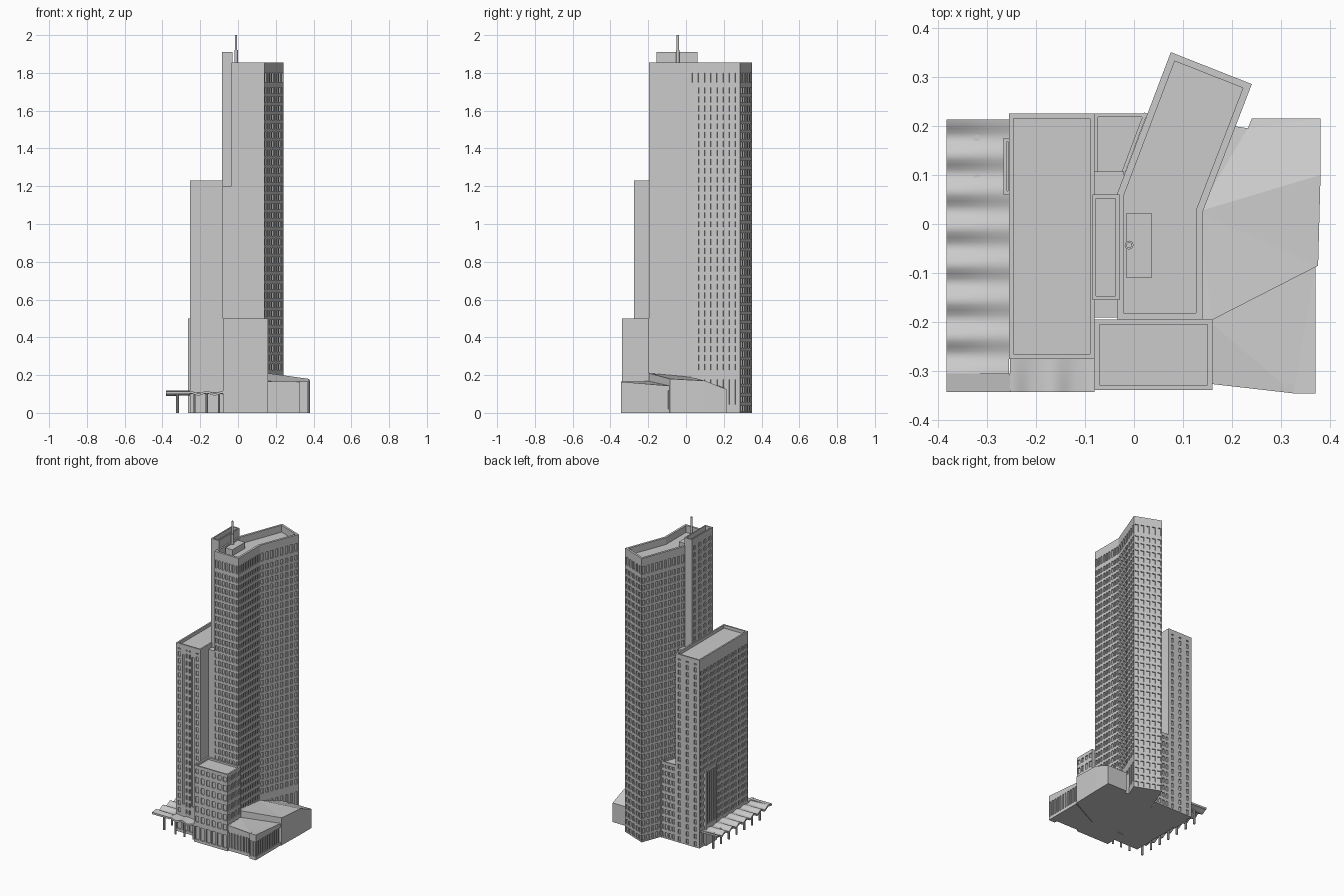
import bpy, bmesh, math
from mathutils import Vector, Matrix

if "Cube" in bpy.data.objects:
    bpy.data.objects.remove(bpy.data.objects["Cube"])

D = 0.007  # depth of window recesses


def finish(bm, name):
    bmesh.ops.recalc_face_normals(bm, faces=bm.faces)
    me = bpy.data.meshes.new(name)
    bm.to_mesh(me)
    bm.free()
    ob = bpy.data.objects.new(name, me)
    bpy.context.collection.objects.link(ob)
    return ob


def prism(bm, pts, z0, tops):
    if not isinstance(tops, (list, tuple)):
        tops = [tops] * len(pts)
    lo = [bm.verts.new((x, y, z0)) for x, y in pts]
    hi = [bm.verts.new((x, y, z)) for (x, y), z in zip(pts, tops)]
    n = len(pts)
    bm.faces.new(lo[::-1])
    top = bm.faces.new(hi)
    for i in range(n):
        j = (i + 1) % n
        bm.faces.new((lo[i], lo[j], hi[j], hi[i]))
    bmesh.ops.triangulate(bm, faces=[top])


def rect(x0, x1, y0, y1):
    return [(x0, y0), (x1, y0), (x1, y1), (x0, y1)]


def inset(pts, d):
    out = []
    for i, p in enumerate(pts):
        a, b, c = Vector(pts[i - 1]), Vector(p), Vector(pts[(i + 1) % len(pts)])
        e, f = (b - a).normalized(), (c - b).normalized()
        m, n = Vector((-e.y, e.x)), Vector((-f.y, f.x))
        out.append(tuple(b + (m + n) * d / (1 + m.dot(n))))
    return out


def ring(bm, pts, w, z0, z1):
    inn = inset(pts, w)
    v = [[bm.verts.new((x, y, z)) for x, y in loop]
         for loop, z in ((pts, z0), (pts, z1), (inn, z1), (inn, z0))]
    for k in range(4):
        for i in range(len(pts)):
            j = (i + 1) % len(pts)
            bm.faces.new((v[k][i], v[k][j], v[(k + 1) % 4][j], v[(k + 1) % 4][i]))


def panel(bm, p, q, s, t, z0, z1):
    # thin wall piece between fractions s and t of the edge p-q
    p, q = Vector(p), Vector(q)
    e = (q - p).normalized()
    n = Vector((-e.y, e.x)) * D
    a, b = p.lerp(q, s), p.lerp(q, t)
    prism(bm, [tuple(a), tuple(b), tuple(b + n), tuple(a + n)], z0, z1)


def facade(bm, p, q, z0, z1, cols, rows, pier=0.45, band=0.35, s=0.0, t=1.0):
    w, h = (t - s) / cols, (z1 - z0) / rows
    for i in range(cols + 1):
        c = s + i * w
        panel(bm, p, q, max(s, c - w * pier / 2), min(t, c + w * pier / 2), z0, z1)
    for j in range(rows + 1):
        c = z0 + j * h
        panel(bm, p, q, s, t, max(z0, c - h * band / 2), min(z1, c + h * band / 2))


def building(name, pts, top, sink, rim, walls):
    bm = bmesh.new()
    prism(bm, inset(pts, D), 0, top - sink)
    ring(bm, pts, rim, top - sink - 0.01, top)
    for i, specs in enumerate(walls):
        p, q = pts[i], pts[(i + 1) % len(pts)]
        for sp in specs:
            if sp is None:
                panel(bm, p, q, 0, 1, 0, top)
            else:
                facade(bm, p, q, *sp)
    return finish(bm, name)


def box(name, x0, x1, y0, y1, z0, z1):
    bm = bmesh.new()
    prism(bm, rect(x0, x1, y0, y1), z0, z1)
    return finish(bm, name)


def cylinder(name, x, y, z0, z1, r, n=8):
    bm = bmesh.new()
    bmesh.ops.create_cone(bm, cap_ends=True, segments=n, radius1=r, radius2=r, depth=z1 - z0,
                          matrix=Matrix.Translation((x, y, (z0 + z1) / 2)))
    return finish(bm, name)


# main bent tower: regular floors with a tall crown row
tower = [(-.035, -.195), (.14, -.195), (.14, .025), (.24, .285), (.075, .35), (-.035, .06)]
crown = lambda n: (1.73, 1.855, n, 1, .45, .3)
building("bent_tower", tower, 1.855, .045, .014, [
    [(0, 1.73, 7, 36), crown(7)],
    [(0, 1.73, 9, 36), crown(9)],
    [(0, .22, 8, 1, .5, .4), (.22, 1.73, 8, 32, .5), crown(8)],
    [(0, 1.73, 5, 36, .4), crown(5)],
    [(0, 1.73, 10, 36), crown(10)],
    [(0, 1.73, 9, 36), crown(9)]])

# lower slab tower
slab = rect(-.255, -.08, -.275, .225)
building("slab_tower", slab, 1.23, .02, .01, [
    [(0, .12, 4, 1, .3, .3), (.12, 1.23, 1, 1, .1, .12, .26, .36),
     (.12, 1.23, 1, 1, .1, .12, .64, .74), (.12, 1.23, 1, 24, .6, .4, 0, .26),
     (.12, 1.23, 2, 24, .6, .4, .36, .64), (.12, 1.23, 1, 24, .6, .4, .74, 1)],
    [None],
    [(0, 1.23, 3, 26, .7, .4)],
    [(0, .12, 12, 1, .3, .3), (.12, 1.16, 14, 23, .45, .4), (1.16, 1.23, 1, 1, 1, 1)]])

# front block
building("front_block", rect(-.08, .16, -.338, -.195), .5, .012, .01, [
    [(0, .12, 6, 1, .3, .3), (.12, .5, 6, 6, .4, .4)],
    [(.12, .5, 4, 6, .4, .4), (0, .12, 1, 1, 1, 1)],
    [None],
    [(0, .5, 4, 8, .5, .4)]])

# lift core, link between the towers, rear stair block, side stair
core = rect(-.085, -.03, -.155, .06)
building("lift_core", core, 1.91, .03, .008, [[None], [None], [None],
         [(1.23, 1.87, 4, 14, .6, .4), (0, 1.23, 1, 1, 1, 1), (1.87, 1.91, 1, 1, 1, 1)]])
box("tower_link", -.081, -.02, -.19, .107, 0, 1.2)
building("rear_block", [(-.08, .1), (-.02, .1), (.027, .225), (-.08, .225)], .5, .01, .006,
         [[None], [None], [(0, .5, 4, 10, .4, .4)], [None]])
building("side_stair", rect(-.266, -.25, .06, .175), .5, .004, .003,
         [[None], [None], [None], [(.12, .5, 6, 1, .5, .1), (0, .12, 1, 1, 1, 1)]])

# rooftop plant and mast
box("roof_plant", -.015, .036, -.11, .022, 1.8, 1.85)
cylinder("mast_base", -.01, -.043, 1.84, 1.92, .009, 12)
cylinder("mast", -.01, -.043, 1.9, 2.0, .006, 12)

# podium: raised rear roof and lower front wing
bm = bmesh.new()
rear = [(.13, -.195), (.16, -.195), (.375, -.085), (.38, .1), (.38, .215), (.24, .215),
        (.232, .195), (.2, .2), (.13, .025)]
prism(bm, rear, 0, [.21, .21, .18, .17, .125, .125, .13, .135, .19])
finish(bm, "podium_rear")

bm = bmesh.new()
front = [(.15, -.325), (.325, -.325), (.325, -.345), (.37, -.345), (.37, -.085), (.15, -.195)]
prism(bm, inset(front, D), 0, [.16, .16, .16, .16, .14, .165])
for i, n in ((0, 8), (1, 1), (2, 2), (3, 11)):
    facade(bm, front[i], front[i + 1], 0, .14, n, 1, .45, .3)
lip = [.165, .165, .165, .165, .143, .168]
prism(bm, front, .135, lip)
finish(bm, "podium_front")


# scalloped canopies
def canopy(name, x0, x1, y0, y1, nx, ny, height, th=.012):
    bm = bmesh.new()
    layers = []
    for dz in (0, -th):
        g = []
        for i in range(nx + 1):
            row = []
            for j in range(ny + 1):
                x, y = x0 + (x1 - x0) * i / nx, y0 + (y1 - y0) * j / ny
                row.append(bm.verts.new((x, y, height(i / nx, j / ny) + dz)))
            g.append(row)
        layers.append(g)
        for i in range(nx):
            for j in range(ny):
                bm.faces.new((g[i][j], g[i + 1][j], g[i + 1][j + 1], g[i][j + 1]))
    a, b = layers
    for i in range(nx):
        for j in (0, ny):
            bm.faces.new((a[i][j], a[i + 1][j], b[i + 1][j], b[i][j]))
    for j in range(ny):
        for i in (0, nx):
            bm.faces.new((a[i][j], a[i][j + 1], b[i][j + 1], b[i][j]))
    ob = finish(bm, name)
    for f in ob.data.polygons:
        f.use_smooth = abs(f.normal.z) > .5


canopy("side_canopy", -.382, -.255, -.305, .213, 4, 56,
       lambda u, v: .109 + .009 * (1 - .6 * u) * math.cos(v * 7 * math.tau))
canopy("corner_canopy", -.382, -.253, -.342, -.305, 2, 2, lambda u, v: .112 + .006 * v)
canopy("front_canopy", -.253, -.08, -.342, -.27, 24, 4,
       lambda u, v: .11 + .006 * (1 - .6 * v) * math.cos(u * 2 * math.tau))

# canopy columns
for k in range(7):
    cylinder("canopy_column", -.32, -.305 + k * .08, 0, .104, .007)
for x in (-.23, -.165, -.1):
    cylinder("front_canopy_column", x, -.315, 0, .102, .006)
